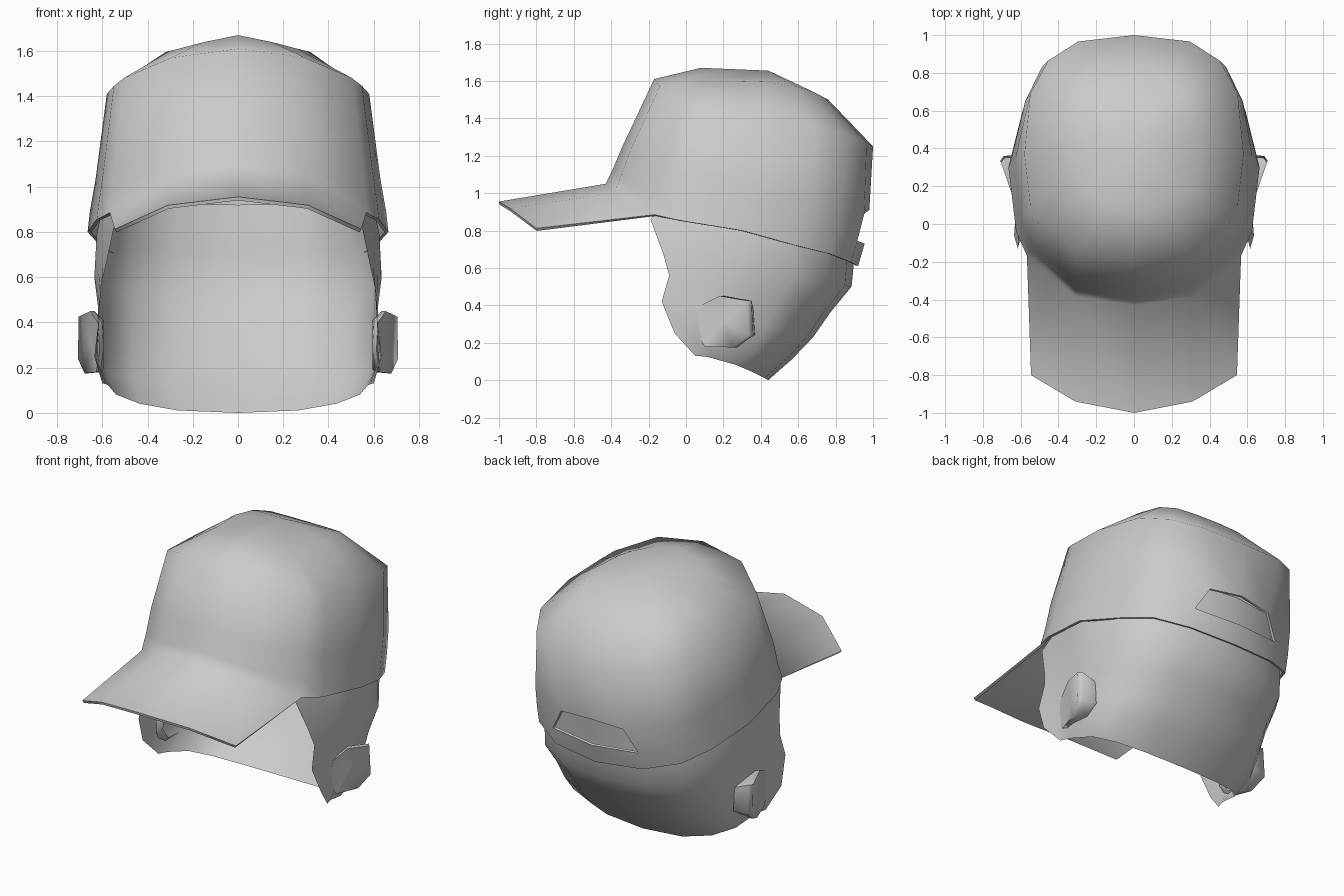
import bpy, bmesh
from math import sin, cos, radians

if "Cube" in bpy.data.objects:
    bpy.data.objects.remove(bpy.data.objects["Cube"])

P = 0.8  # superellipse power: rounded-square plan outline


def pw(v, p=P):
    return (abs(v) ** p) * (1 if v >= 0 else -1)


def finish(name, bm, angle, thickness=0):
    bmesh.ops.recalc_face_normals(bm, faces=bm.faces)
    me = bpy.data.meshes.new(name)
    bm.to_mesh(me)
    bm.free()
    ob = bpy.data.objects.new(name, me)
    bpy.context.collection.objects.link(ob)
    bpy.ops.object.select_all(action='DESELECT')
    bpy.context.view_layer.objects.active = ob
    ob.select_set(True)
    if thickness:
        m = ob.modifiers.new("thickness", 'SOLIDIFY')
        m.thickness = thickness
        m.offset = -1
        bpy.ops.object.modifier_apply(modifier=m.name)
    bpy.ops.object.shade_smooth_by_angle(angle=radians(angle))
    return ob


def mirrored(half):
    """Close a front-to-back half outline into a full loop."""
    return half + [(-x, y, z) for x, y, z in half[-2:0:-1]]


def crown_ring(w, yf, yc, yb, zs, a2=45, p=P, taper=.95):
    half = []
    for k, z in enumerate(zs):
        t = radians(a2 if k == 2 else k * 22.5)
        c = pw(cos(t), p) if k != 4 else 0
        x = w * pw(sin(t), p) if 0 < k < 8 else 0
        if k == 5:  # sides taper towards the back
            x *= taper
        half.append((x, yc - c * ((yc - yf) if c > 0 else (yb - yc)), z))
    return half


# --- cap: crown rings from the top to the hem, brim pulled from the front ---
rings = [
    crown_ring(.32, .08, .43, .76, [1.67, 1.638, 1.61, 1.60, 1.595, 1.57, 1.54, 1.51, 1.50], 50, .75, 1),
    crown_ring(.58, -.17, .37, 1.0, [1.61, 1.57, 1.48, 1.445, 1.41, 1.36, 1.31, 1.27, 1.25], 55, .7, 1),
    crown_ring(.63, -.34, .34, .98, [1.25, 1.22, 1.14, 1.08, 1.03, .97, .93, .89, .91], 55, .75, .97),
    crown_ring(.655, -.395, .32, .955, [1.12, 1.08, .98, .93, .89, .82, .78, .745, .73], 55),
    crown_ring(.665, -.43, .3, .92, [1.05, 1.0, .885, .855, .80, .72, .675, .63, .61], 55),
]
rings[2][7] = (.22, rings[2][7][1] + .01, .89)  # narrow top of the rear opening

bm = bmesh.new()
loops = [[bm.verts.new(p) for p in mirrored(r)] for r in rings]
apex = bm.verts.new((0, .44, 1.655))
for i in range(16):
    j = (i + 1) % 16
    bm.faces.new((apex, loops[0][i], loops[0][j]))
    for r in range(4):
        if r == 2 and i in (7, 8):  # rear adjustment opening
            continue
        a, b = loops[r], loops[r + 1]
        bm.faces.new((a[i], b[i], b[j], a[j]))
edge = [(-.545, -.8, .812), (-.31, -.94, .918), (0, -1, .955), (.31, -.94, .918), (.545, -.8, .812)]
tip = [bm.verts.new(p) for p in edge]
hem = [loops[4][i] for i in (14, 15, 0, 1, 2)]
for k in range(4):
    bm.faces.new((hem[k], tip[k], tip[k + 1], hem[k + 1]))
finish("cap", bm, 70, .016)

# --- hair: open-fronted shell under the cap ---
# front x, front y, front z, width, widest y, back y, back z, edge curve
rows = [
    (.50, -.10, .98, .59, .30, .935, .92, 1),
    (.54, -.19, .86, .625, .30, .905, .70, 1),
    (.58, -.12, .67, .635, .30, .885, .50, 1),
    (.605, -.09, .56, .62, .26, .77, .36, 1),
    (.615, -.13, .42, .615, .22, .68, .23, 1),
    (.635, -.06, .25, .615, .18, .57, .115, 1.3),
    (.60, .05, .13, .575, .12, .44, 0, 1.7),
]
bm = bmesh.new()
grid = []
for xf, yf, zf, w, yc, yb, zb, e in rows:
    half = []
    for k in range(3):
        f = k / 3
        half.append((xf + (w - xf) * f, yf + (yc - yf) * f))
    for k in range(5):
        t = radians(k * 22.5)
        half.append((w * pw(cos(t)) if k < 4 else 0, yc + (yb - yc) * pw(sin(t))))
    pts = [(x, y, zf + (zb - zf) * ((y - yf) / (yb - yf)) ** e) for x, y in half]
    pts += [(-x, y, z) for x, y, z in pts[-2::-1]]
    grid.append([bm.verts.new(p) for p in pts])
for a, b in zip(grid, grid[1:]):
    for i in range(len(a) - 1):
        bm.faces.new((a[i], a[i + 1], b[i + 1], b[i]))
finish("hair", bm, 80)

# --- ears: tilted plates rising from the head, with a rear rim blending back ---
outline = [(.08, .40), (.18, .45), (.325, .425), (.335, .24), (.25, .175), (.10, .18), (.04, .28)]
for side, s in (("right", 1), ("left", -1)):
    bm = bmesh.new()
    outer, rim, base = [], [], []
    for y, z in outline:
        x = .612 + .094 * max(0, (y - .06) / .27)
        outer.append(bm.verts.new((s * x, y, z)))
        rim.append(bm.verts.new((s * (x - .018), y + .025, z)))
        base.append(bm.verts.new((s * .595, .24 + (y - .2) * .95, .29 + (z - .3) * .8)))
    mid = bm.verts.new((s * .65, .20, .31))
    n = len(outline)
    for i in range(n):
        j = (i + 1) % n
        bm.faces.new((mid, outer[i], outer[j]))
        bm.faces.new((outer[i], rim[i], rim[j], outer[j]))
        bm.faces.new((rim[i], base[i], base[j], rim[j]))
    finish(side + "_ear", bm, 75)
